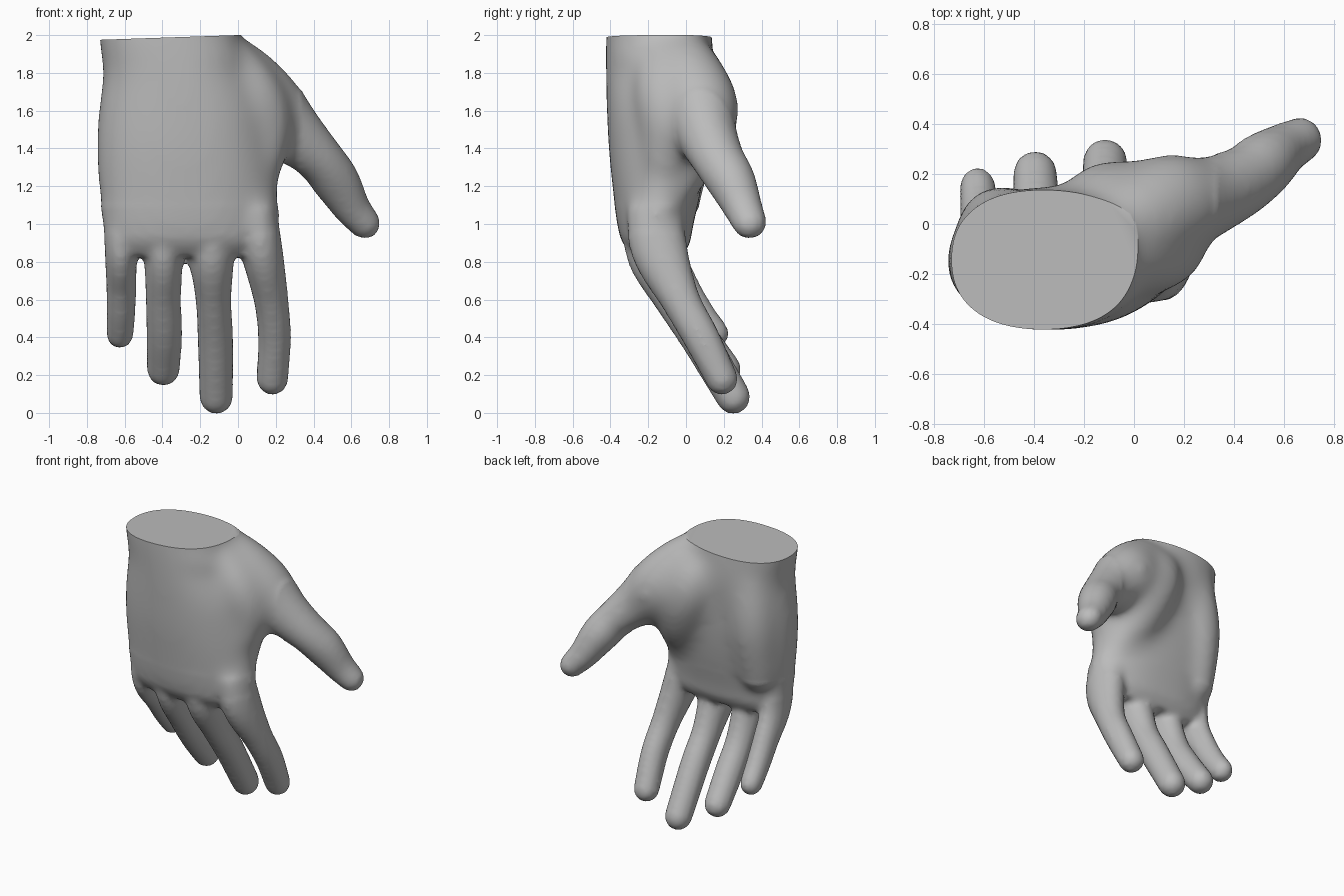
import bpy, bmesh, math
from mathutils import Vector

if "Cube" in bpy.data.objects:
    bpy.data.objects.remove(bpy.data.objects["Cube"])

skin = bpy.data.materials.new("plain grey")
skin.diffuse_color = (0.5, 0.5, 0.5, 1)
skin.use_nodes = True
skin.node_tree.nodes["Principled BSDF"].inputs["Base Color"].default_value = skin.diffuse_color
bm = bmesh.new()
X = Vector((1, 0, 0))


def spline(rows, steps=5):
    """Catmull-Rom interpolation of equal-length rows."""
    pts = [Vector(r) for r in rows]
    pts = [2 * pts[0] - pts[1]] + pts + [2 * pts[-1] - pts[-2]]
    out = []
    for a, b, c, d in zip(pts, pts[1:], pts[2:], pts[3:]):
        for i in range(steps):
            t = i / steps
            out.append(0.5 * (2 * b + (c - a) * t + (2 * a - 5 * b + 4 * c - d) * t * t
                              + (3 * b - a - 3 * c + d) * t ** 3))
    return out + [pts[-2]]


def loft(rings):
    """Skin a list of point rings and close both ends."""
    vs = [[bm.verts.new(p) for p in r] for r in rings]
    n = len(vs[0])
    for a, b in zip(vs, vs[1:]):
        for i in range(n):
            bm.faces.new((a[i], a[(i + 1) % n], b[(i + 1) % n], b[i]))
    bm.faces.new(vs[0][::-1])
    bm.faces.new(vs[-1])


def digit(rows, side=X):
    """Round-tipped tube; rows are x, y, z, half width, half depth."""
    s = spline(rows)
    rings = []

    def ring(c, t, w, d):
        u = (side - t * side.dot(t)).normalized()
        v = t.cross(u)
        rings.append([c + u * w * math.cos(a) + v * d * math.sin(a)
                      for a in (math.tau * k / 20 for k in range(20))])
    for i, p in enumerate(s):
        q, r = s[max(i - 1, 0)], s[min(i + 1, len(s) - 1)]
        t = (Vector(r[:3]) - Vector(q[:3])).normalized()
        ring(Vector(p[:3]), t, p[3], p[4])
    c, w, d = Vector(p[:3]), p[3], p[4]
    for k in (20, 40, 60, 80):
        a = math.radians(k)
        ring(c + t * d * math.sin(a), t, w * math.cos(a), d * math.cos(a))
    loft(rings)


# Palm and wrist: z, left, right, back of hand, palm side
palm = [(2.1, -.74, -.01, -.42, .13), (1.97, -.738, .01, -.425, .14), (1.8, -.715, .09, -.425, .15),
        (1.6, -.74, .17, -.42, .13), (1.4, -.75, .20, -.41, .115), (1.2, -.74, .22, -.39, .085),
        (1.0, -.717, .22, -.365, .04), (.9, -.70, .215, -.335, .02), (.83, -.66, .17, -.28, -.02)]
rings = []
for z, l, r, f, b in spline(palm):
    ring = []
    e = 2 / 2.3
    slope = .07 if z < 1.85 else 0
    for k in range(40):
        c, s = math.cos(math.tau * k / 40), math.sin(math.tau * k / 40)
        y = (f + b) / 2 + (b - f) / 2 * math.copysign(abs(s) ** e, s)
        if s < 0 and c > 0:
            y += slope * c * c
        ring.append(((l + r) / 2 + (r - l) / 2 * math.copysign(abs(c) ** e, c), y, z))
    rings.append(ring)
loft(rings)

# Four fingers, index to little
digit([(.08, -.17, 1.1, .12, .15), (.125, -.14, .86, .112, .15), (.175, -.03, .6, .092, .105),
       (.193, .08, .4, .088, .097), (.182, .19, .18, .085, .086)])
digit([(-.15, -.19, 1.1, .12, .15), (-.14, -.17, .84, .12, .145), (-.13, -.06, .6, .095, .108),
       (-.12, .065, .4, .095, .1), (-.115, .25, .085, .09, .092)])
digit([(-.41, -.19, 1.1, .11, .14), (-.395, -.17, .84, .102, .14), (-.395, -.06, .6, .094, .102),
       (-.39, .065, .41, .095, .098), (-.395, .205, .23, .088, .088)])
digit([(-.62, -.16, 1.1, .10, .13), (-.62, -.14, .86, .086, .13), (-.618, -.03, .67, .08, .1),
       (-.62, .06, .53, .077, .088), (-.625, .147, .42, .073, .08)])

# Thumb
digit([(-.16, -.06, 1.95, .13, .15), (.0, .0, 1.79, .19, .2), (.14, .07, 1.62, .215, .215),
       (.29, .11, 1.475, .17, .165), (.43, .17, 1.345, .13, .14), (.52, .24, 1.225, .125, .13),
       (.60, .3, 1.09, .1, .105), (.665, .335, 1.01, .085, .092)], Vector((1, 0, 1)))
# Fleshy thumb mound, first web and heel of the hand
digit([(-.24, -.04, 1.92, .15, .15), (-.1, .055, 1.68, .2, .2), (.0, .04, 1.42, .18, .17),
       (.07, -.07, 1.2, .13, .13)])
digit([(-.12, -.14, 1.95, .13, .13), (.06, -.11, 1.7, .17, .17), (.12, -.08, 1.52, .175, .17),
       (.13, -.1, 1.36, .13, .14)])
digit([(-.5, -.04, 1.85, .17, .17), (-.53, -.025, 1.5, .18, .18), (-.55, -.07, 1.15, .15, .16)])

bmesh.ops.recalc_face_normals(bm, faces=bm.faces)
mesh = bpy.data.meshes.new("hand")
bm.to_mesh(mesh)
bm.free()
hand = bpy.data.objects.new("hand", mesh)
bpy.context.collection.objects.link(hand)
bpy.context.view_layer.objects.active = hand
hand.select_set(True)

# Merge the parts into one skin
m = hand.modifiers.new("merge", 'REMESH')
m.mode, m.voxel_size = 'VOXEL', 0.02
m = hand.modifiers.new("soften", 'SMOOTH')
m.factor, m.iterations = 0.5, 6
for m in list(hand.modifiers):
    bpy.ops.object.modifier_apply(modifier=m.name)

# Blend the palm and thumb mound further than the fingers
bm = bmesh.new()
bm.from_mesh(hand.data)
for limit, count in ((.95, 10), (1.1, 25)):
    soft = [v for v in bm.verts if limit < v.co.z < 2.06 and v.co.x < .33]
    for i in range(count):
        bmesh.ops.smooth_vert(bm, verts=soft, factor=0.5, use_axis_x=True,
                              use_axis_y=True, use_axis_z=True)

# Flat, slightly sloping wrist cut
cut = bmesh.ops.bisect_plane(bm, geom=bm.verts[:] + bm.edges[:] + bm.faces[:],
                             plane_co=(0, 0, 2), plane_no=(-.034, 0, 1), clear_outer=True)
edges = [e for e in cut["geom_cut"] if isinstance(e, bmesh.types.BMEdge)]
bmesh.ops.contextual_create(bm, geom=edges)
bmesh.ops.recalc_face_normals(bm, faces=bm.faces)
bm.to_mesh(hand.data)
bm.free()
hand.data.materials.clear()
hand.data.materials.append(skin)
bpy.ops.object.shade_smooth_by_angle(angle=math.radians(50))
